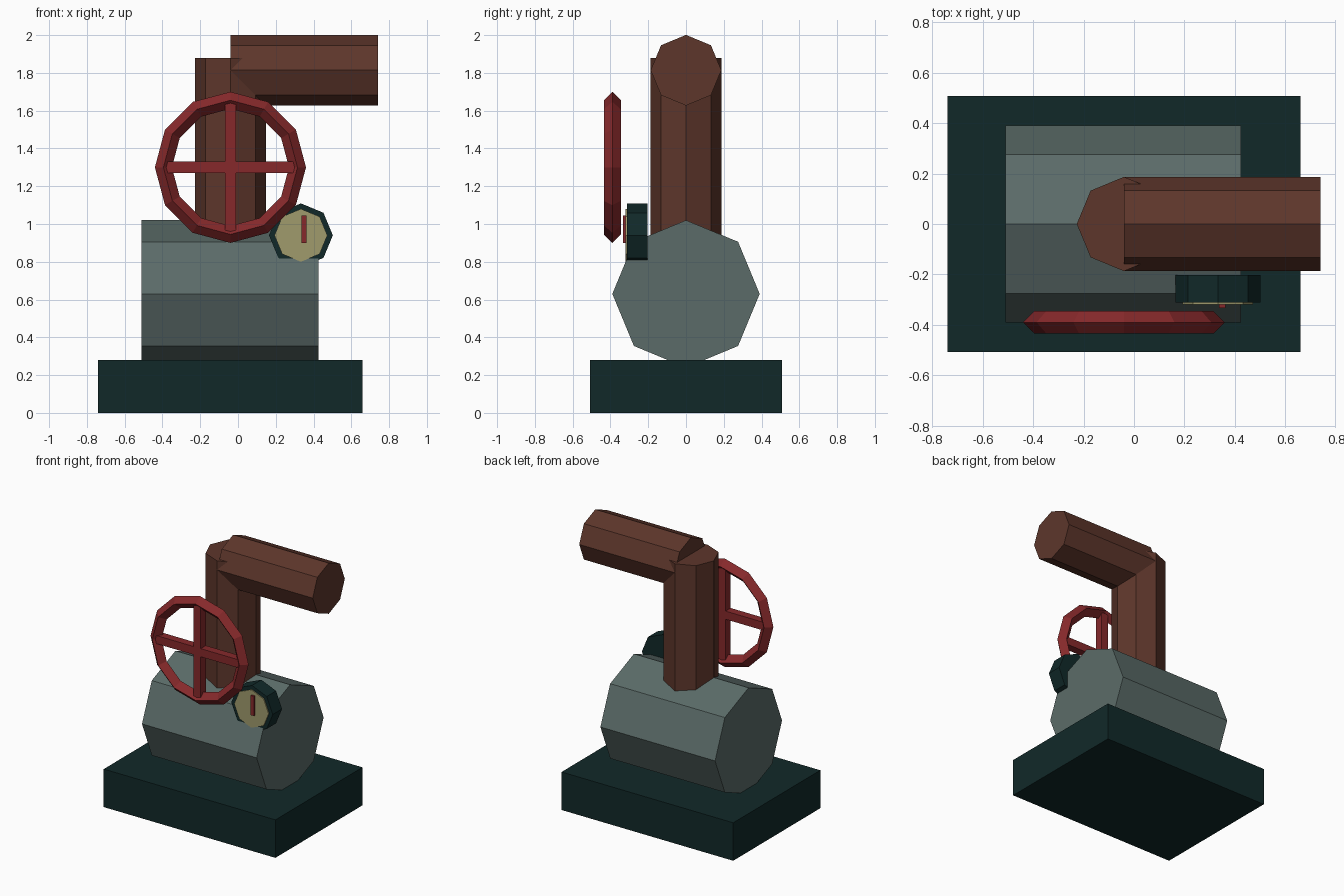
import bpy
from math import pi

if "Cube" in bpy.data.objects:
    bpy.data.objects.remove(bpy.data.objects["Cube"])


def material(name, rgb):
    m = bpy.data.materials.new(name)
    m.diffuse_color = (*rgb, 1)
    m.use_nodes = True
    m.node_tree.nodes["Principled BSDF"].inputs["Base Color"].default_value = m.diffuse_color
    return m


DARK = material("dark teal", (0.0055, 0.022, 0.022))
GREY = material("grey green", (0.105, 0.148, 0.140))
BROWN = material("rust brown", (0.110, 0.037, 0.024))
RED = material("wheel red", (0.240, 0.022, 0.024))
CREAM = material("dial cream", (0.350, 0.325, 0.150))

TURN = {"x": (0, pi / 2, 0), "y": (pi / 2, 0, 0), "z": (0, 0, 0)}


def finish(name, mat):
    o = bpy.context.object
    o.name = name
    o.data.materials.append(mat)
    return o


def box(name, mat, lo, hi):
    mid = [(a + b) / 2 for a, b in zip(lo, hi)]
    bpy.ops.mesh.primitive_cube_add(size=1, location=mid)
    o = finish(name, mat)
    o.scale = [b - a for a, b in zip(lo, hi)]
    return o


def octagon(name, mat, axis, centre, radius, start, end):
    """Eight-sided prism along an axis, from start to end on that axis."""
    loc = list(centre)
    loc["xyz".index(axis)] = (start + end) / 2
    bpy.ops.mesh.primitive_cylinder_add(vertices=8, radius=radius, depth=abs(end - start),
                                        location=loc, rotation=TURN[axis])
    return finish(name, mat)


# Base block and tank
box("base", DARK, (-0.74, -0.507, 0), (0.66, 0.507, 0.28))
octagon("tank", GREY, "x", (0, 0, 0.63), 0.39, -0.51, 0.425)

# Upright pipe and outlet pipe
octagon("upright_pipe", BROWN, "z", (-0.04, 0, 0), 0.187, 0.75, 1.88)
octagon("outlet_pipe", BROWN, "x", (0, 0, 1.814), 0.187, -0.04, 0.74)

# Hand wheel: diamond-section rim with two crossing bars
wx, wy, wz = -0.04, -0.39, 1.30
bpy.ops.mesh.primitive_torus_add(major_segments=12, minor_segments=4, major_radius=0.355,
                                 minor_radius=0.045, location=(wx, wy, wz), rotation=TURN["y"])
finish("wheel_rim", RED)
for name, hx, hz in (("wheel_bar_across", 0.35, 0.03), ("wheel_bar_upright", 0.03, 0.35)):
    box(name, RED, (wx - hx, wy - 0.03, wz - hz), (wx + hx, wy + 0.03, wz + hz))

# Gauge body, dial and needle
gauge = (0.333, 0, 0.94)
octagon("gauge_body", DARK, "y", gauge, 0.169, -0.312, -0.203)
octagon("gauge_dial", CREAM, "y", gauge, 0.14, -0.32, -0.311)
box("gauge_needle", RED, (0.337, -0.334, 0.90), (0.363, -0.315, 1.045))
